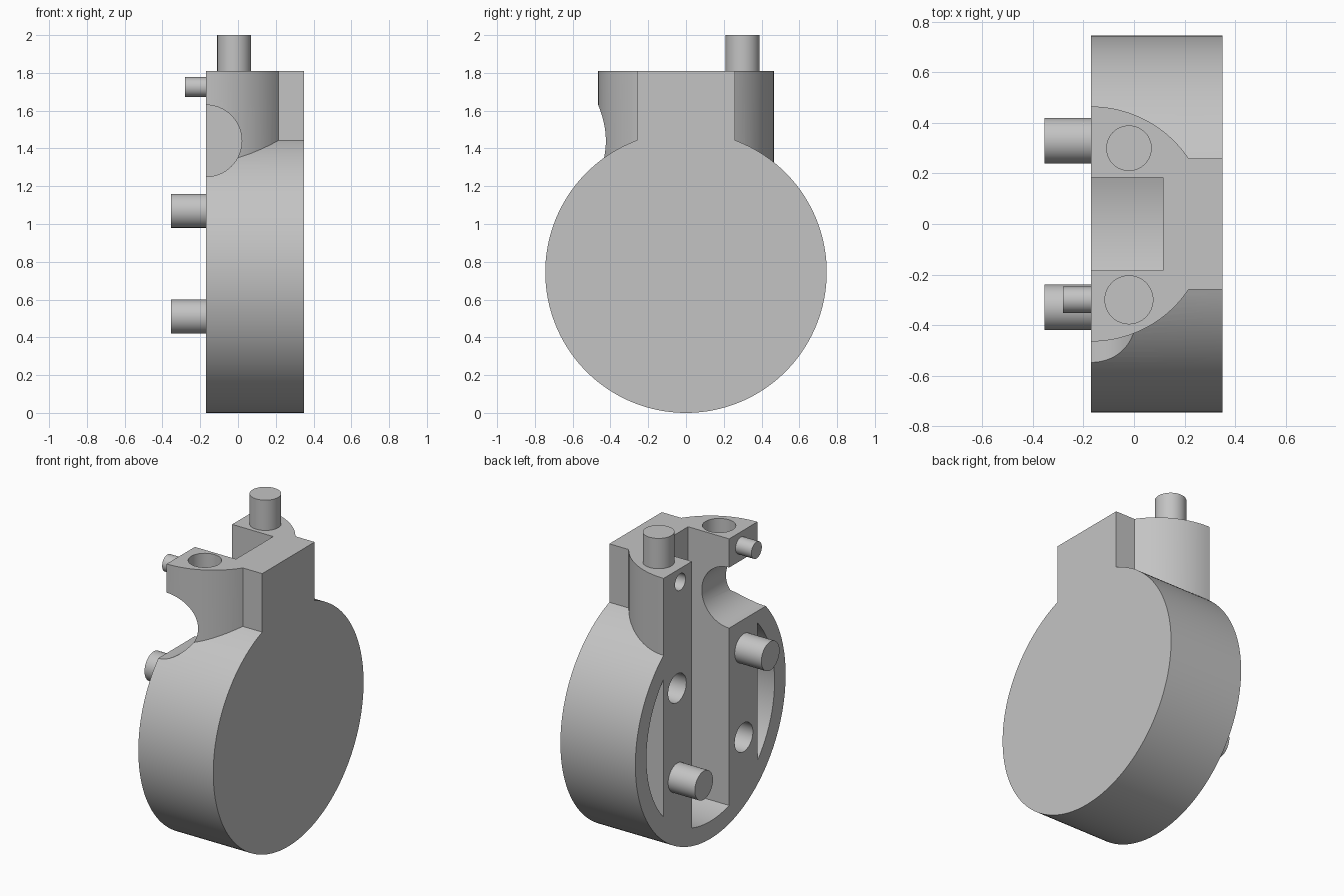
import bpy, bmesh
from math import sin, cos, pi, asin, acos
from mathutils import Matrix, Vector

cube = bpy.data.objects.get("Cube")
if cube:
    bpy.data.objects.remove(cube, do_unlink=True)

# Single plain grey
grey = bpy.data.materials.new("plain grey")
grey.use_nodes = True
tone = (0.55, 0.55, 0.55, 1)
grey.diffuse_color = tone
grey.node_tree.nodes["Principled BSDF"].inputs["Base Color"].default_value = tone

BACK, FACE = -0.17, 0.35      # open side and plain side of the disc
R, MID, TOP = 0.745, 0.745, 1.81
SLOT_X, INNER = 0.115, 0.635  # recess floor and inner rim radius


def make(name, bm):
    bmesh.ops.recalc_face_normals(bm, faces=bm.faces)
    mesh = bpy.data.meshes.new(name)
    bm.to_mesh(mesh)
    bm.free()
    mesh.materials.append(grey)
    obj = bpy.data.objects.new(name, mesh)
    bpy.context.collection.objects.link(obj)
    return obj


def rod(name, start, end, radius, sides=64):
    a, b = Vector(start), Vector(end)
    turn = (b - a).to_track_quat('Z', 'Y').to_matrix().to_4x4()
    bm = bmesh.new()
    bmesh.ops.create_cone(bm, cap_ends=True, segments=sides, radius1=radius,
                          radius2=radius, depth=(b - a).length,
                          matrix=Matrix.Translation((a + b) / 2) @ turn)
    return make(name, bm)


def box(name, low, high):
    a, b = Vector(low), Vector(high)
    bm = bmesh.new()
    bmesh.ops.create_cube(bm, size=1, matrix=Matrix.Translation((a + b) / 2)
                          @ Matrix.Diagonal((b - a).to_4d()))
    return make(name, bm)


def prism(name, profile, x0, x1):
    bm = bmesh.new()
    face = bm.faces.new([bm.verts.new((x0, y, z)) for y, z in profile])
    new = bmesh.ops.extrude_face_region(bm, geom=[face])["geom"]
    verts = [v for v in new if isinstance(v, bmesh.types.BMVert)]
    bmesh.ops.translate(bm, verts=verts, vec=(x1 - x0, 0, 0))
    return make(name, bm)


def arc(start, end, steps):
    angles = [start + (end - start) * i / steps for i in range(steps + 1)]
    return [(INNER * cos(a), MID + INNER * sin(a)) for a in angles]


def combine(target, tool, operation):
    mod = target.modifiers.new(operation, 'BOOLEAN')
    mod.operation, mod.object, mod.solver = operation, tool, 'EXACT'
    graph = bpy.context.evaluated_depsgraph_get()
    result = bpy.data.meshes.new_from_object(target.evaluated_get(graph))
    target.modifiers.clear()
    target.data = result
    bpy.data.objects.remove(tool, do_unlink=True)


# Disc housing with a squared neck and rounded collar, trimmed flush
body = rod("housing", (BACK - 0.1, 0, MID), (FACE + 0.1, 0, MID), R, 160)
combine(body, box("neck", (-0.4, -0.26, MID), (0.5, 0.26, 1.9)), 'UNION')
combine(body, rod("collar", (BACK, 0, 0.8), (BACK, 0, 1.95), 0.465, 128), 'UNION')
combine(body, box("trim", (BACK, -1, -1), (FACE, 1, TOP)), 'INTERSECT')

# Central slot, open at the top, with a rounded floor
half = asin(0.185 / INNER)
slot = arc(-pi / 2 - half, -pi / 2 + half, 16) + [(0.185, 2), (-0.185, 2)]
combine(body, prism("slot", slot, -0.5, SLOT_X), 'DIFFERENCE')

# Crescent pockets on both sides
reach = acos(0.465 / INNER)
for middle in (0, pi):
    pocket = arc(middle - reach, middle + reach, 32)
    combine(body, prism("pocket", pocket, -0.5, SLOT_X), 'DIFFERENCE')

# Round notch through the front of the neck into the slot
combine(body, rod("notch", (BACK, -1, 1.44), (BACK, 0, 1.44), 0.19), 'DIFFERENCE')

# Sockets opposite each peg
for y, z, depth, radius in ((0.33, 1.07, 0.2, 0.09), (-0.33, 0.51, 0.2, 0.09),
                            (0.3, 1.725, 0.12, 0.052)):
    combine(body, rod("socket", (-0.4, y, z), (BACK + depth, y, z), radius), 'DIFFERENCE')
combine(body, rod("top_socket", (-0.02, -0.3, 1.64), (-0.02, -0.3, 2), 0.095), 'DIFFERENCE')

# Locating pegs
parts = [body,
         rod("upper_peg", (-0.355, -0.33, 1.07), (BACK, -0.33, 1.07), 0.09),
         rod("lower_peg", (-0.355, 0.33, 0.51), (BACK, 0.33, 0.51), 0.09),
         rod("small_peg", (-0.28, -0.3, 1.725), (BACK, -0.3, 1.725), 0.052),
         rod("top_peg", (-0.02, 0.3, TOP), (-0.02, 0.3, 2), 0.09)]

# Smooth round walls, sharp edges kept
bpy.ops.object.select_all(action='DESELECT')
for part in parts:
    part.select_set(True)
bpy.context.view_layer.objects.active = body
bpy.ops.object.shade_smooth_by_angle(angle=pi / 6)
